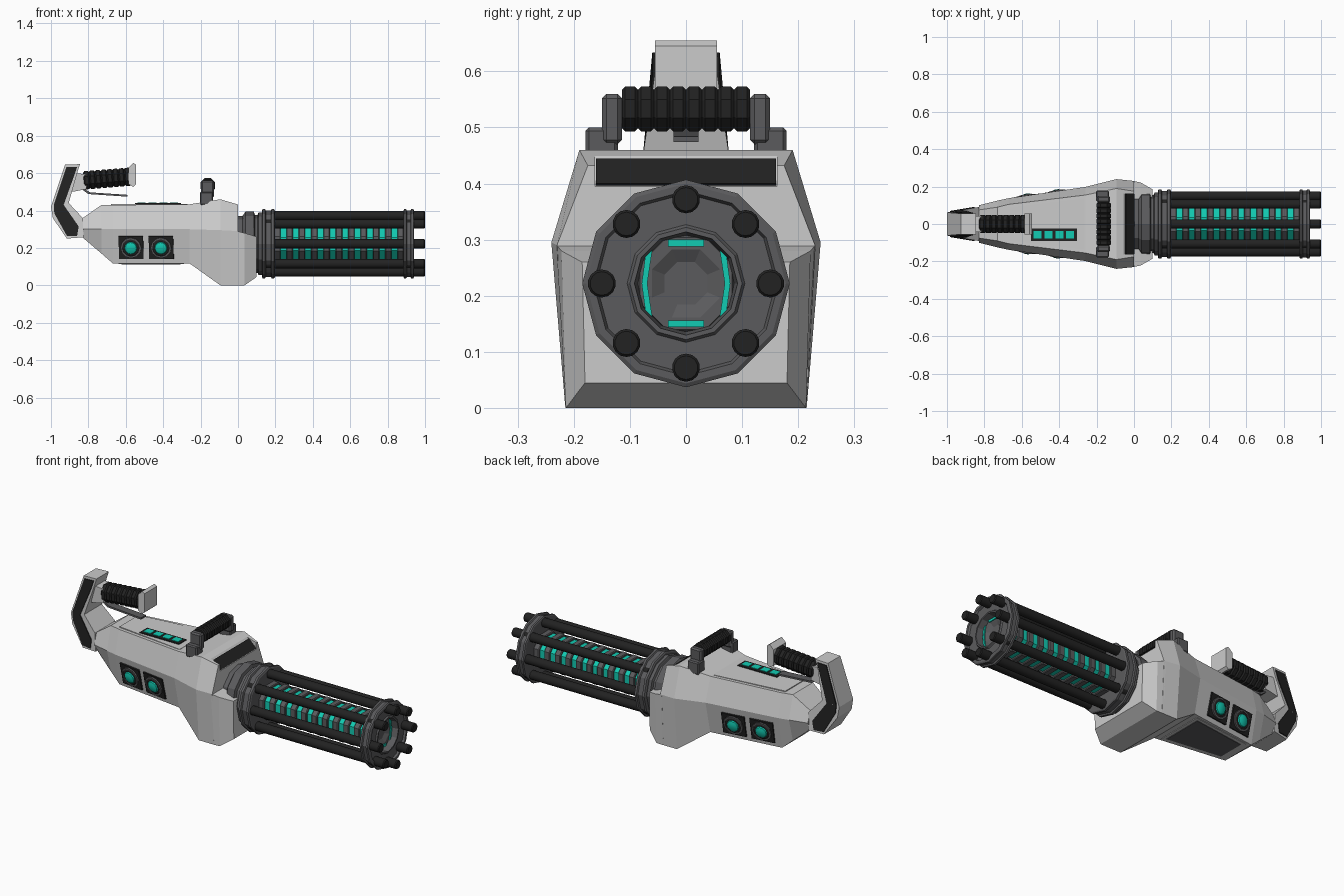
import bpy, bmesh, math
from mathutils import Matrix, Vector
from mathutils.bvhtree import BVHTree

if "Cube" in bpy.data.objects:
    bpy.data.objects.remove(bpy.data.objects["Cube"])


def material(name, r, g, b):
    m = bpy.data.materials.new(name)
    m.diffuse_color = (r, g, b, 1)
    m.use_nodes = True
    m.node_tree.nodes["Principled BSDF"].inputs["Base Color"].default_value = m.diffuse_color
    return m


LIGHT = material("light grey shell", 0.60, 0.60, 0.60)
GREY = material("dark grey metal", 0.105, 0.105, 0.11)
BLACK = material("black rubber", 0.016, 0.016, 0.016)
TEAL = material("teal glow", 0.006, 0.60, 0.45)
AXIS_Z = 0.222


def finish(name, bm, mat, matrix=Matrix(), smooth=False):
    bmesh.ops.recalc_face_normals(bm, faces=bm.faces)
    me = bpy.data.meshes.new(name)
    bm.to_mesh(me)
    bm.free()
    me.materials.append(mat)
    if smooth:
        me.shade_smooth()
        me.set_sharp_from_angle(angle=math.radians(35))
    ob = bpy.data.objects.new(name, me)
    ob.matrix_world = matrix
    bpy.context.collection.objects.link(ob)
    return ob


def loft(name, rings, mat, matrix=Matrix(), closed=False, smooth=False):
    """Bridge point rings of equal length; cap the ends unless closed."""
    bm = bmesh.new()
    vs = [[bm.verts.new(p) for p in r] for r in rings]
    n = len(vs[0])
    pairs = list(zip(vs, vs[1:])) + ([(vs[-1], vs[0])] if closed else [])
    for a, b in pairs:
        for i in range(n):
            j = (i + 1) % n
            bm.faces.new((a[i], a[j], b[j], b[i]))
    if not closed:
        bm.faces.new(vs[0])
        bm.faces.new(vs[-1])
    return finish(name, bm, mat, matrix, smooth)


def lathe(name, profile, sides, mat, matrix=Matrix(), closed=False, smooth=False, turn=0.0):
    """Revolve (x, radius) points around the x axis."""
    ang = [turn + 2 * math.pi * i / sides for i in range(sides)]
    rings = [[(x, r * math.sin(a), r * math.cos(a)) for a in ang] for x, r in profile]
    return loft(name, rings, mat, matrix, closed, smooth)


def section(x, half):
    return [(x, y, z) for y, z in half] + [(x, -y, z) for y, z in reversed(half)]


def prism(name, pts, width, mat):
    """Side profile (x, z) spread to +-width(x, z)."""
    return loft(name, [[(x, s * width(x, z), z) for x, z in pts] for s in (-1, 1)], mat)


def box(name, c, size, mat, matrix=Matrix(), bevel=0.0):
    bm = bmesh.new()
    bmesh.ops.create_cube(bm, size=1)
    bmesh.ops.scale(bm, vec=size, verts=bm.verts)
    if bevel:
        bmesh.ops.bevel(bm, geom=bm.edges[:], offset=bevel, segments=1, affect='EDGES')
    return finish(name, bm, mat, matrix @ Matrix.Translation(c))


# main shell: half sections run bottom, widest, top
shell = loft("body_shell", [section(x, h) for x, h in [
    (-0.83, [(0.07, 0.255), (0.100, 0.30), (0.075, 0.36)]),
    (-0.73, [(0.09, 0.17), (0.125, 0.30), (0.090, 0.43)]),
    (-0.67, [(0.10, 0.118), (0.138, 0.30), (0.105, 0.43)]),
    (-0.26, [(0.155, 0.118), (0.198, 0.30), (0.155, 0.433)]),
    (-0.094, [(0.215, 0.0), (0.24, 0.295), (0.19, 0.46)]),
    (0.0, [(0.215, 0.0), (0.23, 0.29), (0.175, 0.432)])]], LIGHT)
tree_bm = bmesh.new()
tree_bm.from_mesh(shell.data)
tree = BVHTree.FromBMesh(tree_bm)
tree_bm.free()

# recessed dark slope at the upper front
cutter = prism("front_slot_cutter", [(-0.06, 0.452), (0.0, 0.395), (0.05, 0.395), (0.05, 0.52), (-0.06, 0.52)],
               lambda x, z: 0.162, LIGHT)
cutter.hide_render = True
cutter.hide_viewport = True
mod = shell.modifiers.new("slot", 'BOOLEAN')
mod.operation = 'DIFFERENCE'
mod.object = cutter
prism("front_slot_panel", [(-0.048, 0.441), (-0.002, 0.397), (0.002, 0.400), (-0.044, 0.445)],
      lambda x, z: 0.16, BLACK)

# lower jaw holding the barrel hub
loft("front_jaw", [section(x, h) for x, h in [
    (-0.01, [(0.215, 0.0), (0.231, 0.291)]),
    (0.035, [(0.214, 0.0), (0.222, 0.28)]),
    (0.10, [(0.18, 0.045), (0.185, 0.26)])]], LIGHT)

# belly hatch and its frame
for nm, g, z, m in (("belly_frame", 0.0, 0.115, LIGHT), ("belly_hatch", 0.018, 0.112, GREY)):
    loft(nm, [[(-0.64 + g, -0.093 + g, h), (-0.64 + g, 0.093 - g, h),
               (-0.29 - g, 0.135 - g, h), (-0.29 - g, -0.135 + g, h)] for h in (z, 0.12)], m)

# raised top deck and control buttons
loft("top_deck", [[(-0.68, -0.085, z), (-0.68, 0.085, z), (-0.27, 0.135, z), (-0.27, -0.135, z)]
                  for z in (0.425, 0.435)], LIGHT)
box("button_plate", (-0.428, -0.057, 0.436), (0.245, 0.066, 0.008), BLACK)
for i in range(4):
    box("button", (-0.515 + 0.058 * i, -0.057, 0.439), (0.043, 0.04, 0.008), TEAL)

# side vents laid on the lower flanks
for s in (-1, 1):
    for x in (-0.571, -0.41):
        hit, nrm, _, _ = tree.ray_cast(Vector((x, s, 0.203)), Vector((0, -s, 0)))
        nrm = nrm if nrm.y * s > 0 else -nrm
        side = Vector((0, 0, 1)).cross(nrm).normalized()
        up = nrm.cross(side)
        M = Matrix((nrm, side, up)).transposed().to_4x4()
        M.translation = hit
        box("vent_plate", (0.002, 0, 0), (0.012, 0.132, 0.124), BLACK, M)
        lathe("vent_ring", [(0, 0.056), (0.016, 0.056), (0.016, 0.047), (0, 0.047)], 12, GREY, M, True)
        lathe("vent_hub", [(0, 0.047), (0.012, 0.047), (0.016, 0.04)], 12, BLACK, M)
        lathe("vent_lamp", [(0.01, 0.037), (0.022, 0.031), (0.028, 0.016)], 12, TEAL, M, smooth=True)

# rear arm with black side inlay


def arm_width(x, z):
    return 0.055 if z > 0.5 else 0.062 + 0.17 * max(0.0, x + 1.0)


prism("rear_arm", [(-0.925, 0.645), (-0.845, 0.648), (-0.86, 0.60), (-0.905, 0.44), (-0.83, 0.36),
                   (-0.825, 0.257), (-0.915, 0.25), (-0.99, 0.36), (-1.0, 0.42)], arm_width, LIGHT)
prism("rear_arm_inlay", [(-0.918, 0.632), (-0.86, 0.634), (-0.875, 0.59), (-0.932, 0.43), (-0.852, 0.315),
                         (-0.86, 0.265), (-0.915, 0.265), (-0.982, 0.385), (-0.985, 0.43)],
      lambda x, z: arm_width(x, z) + 0.005, BLACK)


def ribbed(length, r, ribs):
    step, pts = length / ribs, []
    for i in range(ribs):
        a = -length / 2 + i * step
        pts += [(a, r * 0.86), (a + step * 0.2, r), (a + step * 0.8, r), (a + step, r * 0.86)]
    return pts


# rear grip, end cap and trigger bar
prism("grip_mount", [(-0.885, 0.60), (-0.815, 0.595), (-0.81, 0.515), (-0.885, 0.50)], lambda x, z: 0.042, LIGHT)
lathe("rear_grip", ribbed(0.25, 0.053, 8), 8, BLACK,
      Matrix.Translation((-0.70, 0, 0.571)) @ Matrix.Rotation(-0.08, 4, 'Y'), turn=math.pi / 8)
prism("grip_end_cap", [(-0.585, 0.63), (-0.56, 0.655), (-0.545, 0.645), (-0.545, 0.54), (-0.56, 0.527), (-0.585, 0.54)],
      lambda x, z: 0.055, LIGHT)
prism("trigger_bar", [(-0.82, 0.515), (-0.79, 0.497), (-0.59, 0.484), (-0.59, 0.474), (-0.80, 0.488), (-0.83, 0.51)],
      lambda x, z: 0.022, GREY)

# carry handle across the top
lathe("carry_grip", ribbed(0.228, 0.043, 8), 8, BLACK,
      Matrix.Translation((-0.162, 0, 0.533)) @ Matrix.Rotation(math.pi / 2, 4, 'Z'), turn=math.pi / 8)
for s in (-1, 1):
    box("carry_post", (-0.163, s * 0.132, 0.515), (0.07, 0.036, 0.09), GREY, bevel=0.008)
    box("carry_foot", (-0.168, s * 0.15, 0.465), (0.07, 0.058, 0.07), GREY, bevel=0.006)

# rotating barrel assembly
AX = Matrix.Translation((0, 0, AXIS_Z))
lathe("hub", [(-0.02, 0.15), (0.025, 0.15), (0.04, 0.172), (0.085, 0.172), (0.09, 0.155), (0.105, 0.155),
              (0.11, 0.168), (0.14, 0.168)], 12, GREY, AX)
lathe("rear_ring", [(0.128, 0.178), (0.132, 0.185), (0.145, 0.185), (0.149, 0.177), (0.176, 0.177),
                    (0.18, 0.185), (0.193, 0.185), (0.197, 0.178)], 12, GREY, AX)
lathe("front_ring", [(0.885, 0.178), (0.888, 0.185), (0.899, 0.185), (0.903, 0.178), (0.922, 0.178),
                     (0.926, 0.185), (0.937, 0.185), (0.941, 0.178), (0.941, 0.165), (0.93, 0.16),
                     (0.93, 0.105), (0.937, 0.10), (0.937, 0.092), (0.90, 0.087), (0.885, 0.085)],
      12, GREY, AX, closed=True)
lathe("muzzle_recess", [(0.875, 0.10), (0.90, 0.089), (0.90, 0.066), (0.882, 0.03)], 8, GREY, AX, turn=math.pi / 8)

# glowing core with dark collars
lathe("core_glow", [(0.19, 0.09), (0.885, 0.09)], 8, TEAL, AX, turn=math.pi / 8)
for i in range(11):
    x = 0.21 + 0.066 * i
    lathe("core_collar", [(x - 0.0175, 0.098), (x - 0.0135, 0.102), (x + 0.0135, 0.102), (x + 0.0175, 0.098)],
          8, GREY, AX, turn=math.pi / 8)

# eight barrels
for i in range(8):
    a = math.pi / 4 * i
    M = Matrix.Translation((0, 0.150 * math.sin(a), AXIS_Z + 0.150 * math.cos(a)))
    lathe("barrel", [(0.15, 0.025), (0.995, 0.025), (1.0, 0.021)], 14, BLACK, M, smooth=True)

# teal strips inside the muzzle
for s in (-1, 1):
    box("muzzle_strip", (0.902, 0, AXIS_Z + s * 0.072), (0.008, 0.064, 0.012), TEAL)
    loft("muzzle_side_strip", [[(x, s * y, AXIS_Z + z) for y, z in
                                [(0.07, -0.068), (0.079, 0), (0.07, 0.068), (0.06, 0.06), (0.069, 0), (0.06, -0.06)]]
                               for x in (0.899, 0.906)], TEAL)
